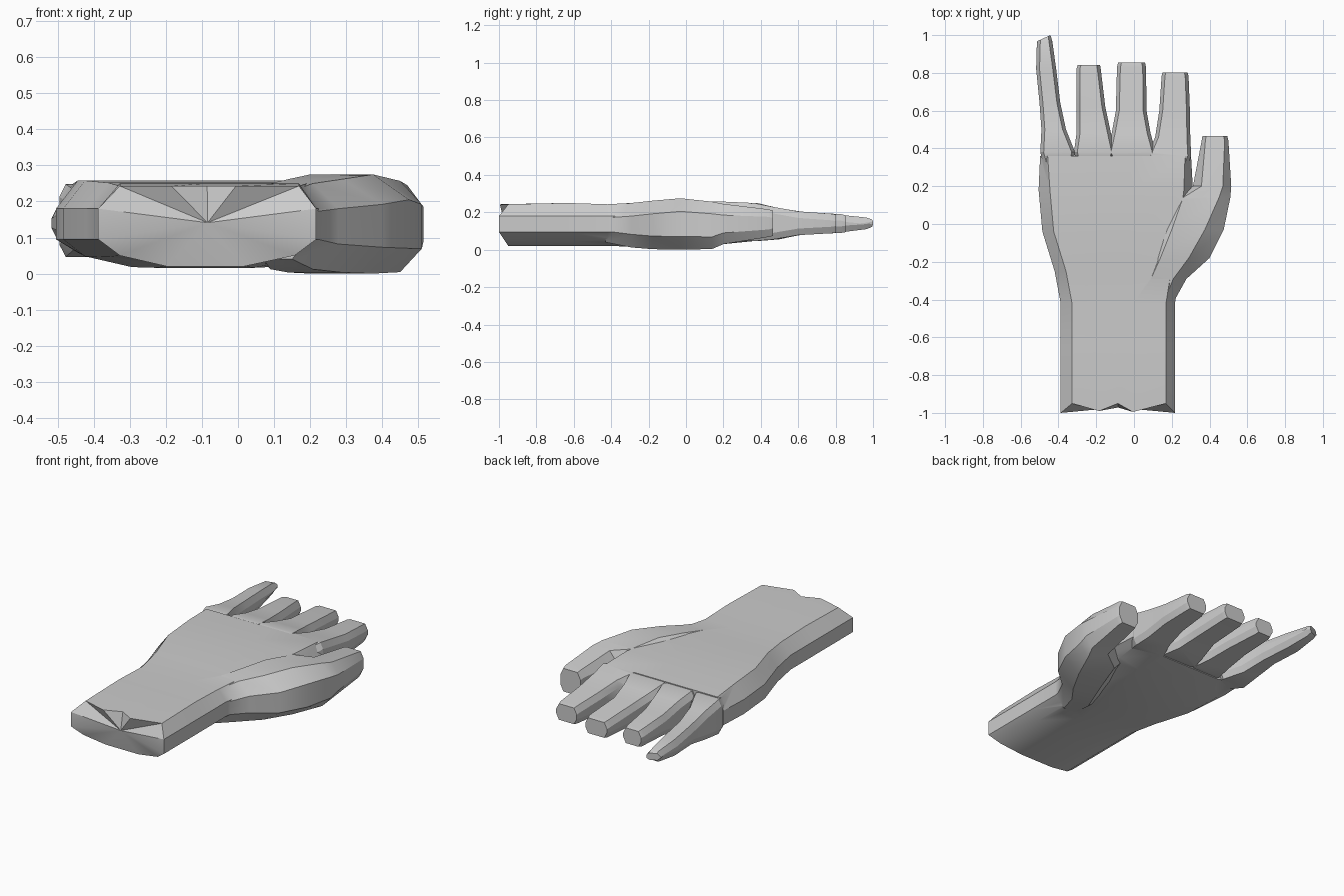
import bpy, bmesh, math

if "Cube" in bpy.data.objects:
    bpy.data.objects.remove(bpy.data.objects["Cube"])


def loft(name, rings):
    """Skin a list of equal-length point rings and close both ends with fans."""
    bm = bmesh.new()
    loops = [[bm.verts.new(p) for p in r] for r in rings]
    n = len(loops[0])
    for a, b in zip(loops, loops[1:]):
        for i in range(n):
            bm.faces.new((a[i], a[(i + 1) % n], b[(i + 1) % n], b[i]))
    caps = [bm.faces.new(loops[0][::-1]), bm.faces.new(loops[-1])]
    bmesh.ops.poke(bm, faces=caps)
    bmesh.ops.recalc_face_normals(bm, faces=bm.faces)
    me = bpy.data.meshes.new(name)
    bm.to_mesh(me)
    bm.free()
    ob = bpy.data.objects.new(name, me)
    bpy.context.collection.objects.link(ob)
    return ob


def octagon(y, x0, x1, z0, z1, bx, bz, slant=0):
    """Chamfered box section across y; slant skews the section along y."""
    pts = [(x0, z0 + bz), (x0, z1 - bz), (x0 + bx, z1), (x1 - bx, z1),
           (x1, z1 - bz), (x1, z0 + bz), (x1 - bx, z0), (x0 + bx, z0)]
    return [(x, y + slant * (x - (x0 + x1) / 2), z) for x, z in pts]


def palm_section(y, x0, x1, z0, z1, bx=0.06, jag=0):
    """Wide section with a rounded underside; jag makes the torn wrist end."""
    m = (x0 + x1) / 2
    pts = [(x0, .095, 0), (x0, .18, 0), (x0 + bx, z1, 1), (m - .1, z1, .2),
           (m, z1, 1), (m + .08, z1, .1), (x1 - bx * .8, z1, 1),
           (x1, .18, 0), (x1, .095, 0), (x1 - bx, z0 + .03, .6),
           (x1 - .2, z0, 1), (x0 + .19, z0, 1), (x0 + bx, z0 + .03, .6)]
    return [(x, y + jag * k, z) for x, z, k in pts]


# Forearm and palm
hand = loft("hand", [
    palm_section(-1.00, -.388, .217, .020, .243, jag=.05),
    palm_section(-.64, -.388, .217, .020, .250),
    palm_section(-.42, -.388, .217, .020, .243),
    palm_section(-.25, -.420, .245, .016, .252),
    palm_section(-.04, -.485, .285, .018, .258),
    palm_section(.18, -.505, .312, .028, .258),
    palm_section(.36, -.497, .302, .046, .250, bx=.04),
])

# Fingers: y, left x, right x, bottom z, top z
fingers = {
    "little_finger": [(.28, -.47, -.33, .07, .23), (.38, -.496, -.312, .046, .248),
                      (.50, -.490, -.360, .056, .222), (.64, -.500, -.390, .085, .200),
                      (.82, -.518, -.412, .092, .187), (.965, -.514, -.432, .110, .172)],
    "ring_finger": [(.28, -.29, -.14, .07, .23), (.38, -.318, -.100, .046, .249),
                    (.48, -.304, -.122, .054, .226), (.62, -.305, -.152, .080, .202),
                    (.82, -.305, -.176, .090, .190), (.843, -.298, -.180, .094, .184)],
    "middle_finger": [(.28, -.09, .07, .07, .23), (.38, -.140, .115, .046, .250),
                      (.48, -.118, .088, .054, .226), (.60, -.096, .066, .080, .203),
                      (.83, -.090, .064, .090, .190), (.855, -.084, .058, .094, .184)],
    "index_finger": [(.28, .13, .27, .07, .23), (.36, .070, .303, .046, .250),
                     (.46, .112, .298, .054, .230), (.60, .134, .296, .078, .205),
                     (.78, .146, .289, .088, .192), (.803, .150, .284, .092, .187)],
}
parts = []
for name, rows in fingers.items():
    rings = [octagon(*r, .018, .035) for r in rows]
    if name == "little_finger":
        rings.append(octagon(.985, -.508, -.442, .122, .162, .012, .012, slant=.45))
    parts.append(loft(name, rings))

# Thumb with its swollen base
parts.append(loft("thumb", [
    octagon(-.43, .02, .200, .040, .230, .05, .06),
    octagon(-.29, .02, .278, .012, .250, .07, .07),
    octagon(-.18, .03, .400, .003, .262, .11, .07),
    octagon(-.03, .10, .475, .000, .275, .10, .07),
    octagon(.14, .20, .510, .004, .257, .06, .065),
    octagon(.20, .312, .515, .030, .245, .045, .06),
    octagon(.44, .358, .500, .068, .216, .020, .04),
    octagon(.465, .362, .494, .074, .210, .020, .04),
]))

# Weld all digits onto the palm
for p in parts:
    m = hand.modifiers.new(p.name, 'BOOLEAN')
    m.operation, m.solver, m.object = 'UNION', 'EXACT', p
bpy.context.view_layer.objects.active = hand
hand.select_set(True)
for p in parts:
    bpy.ops.object.modifier_apply(modifier=p.name)
for p in parts:
    bpy.data.objects.remove(p)
bpy.ops.object.shade_smooth_by_angle(angle=math.radians(25))
